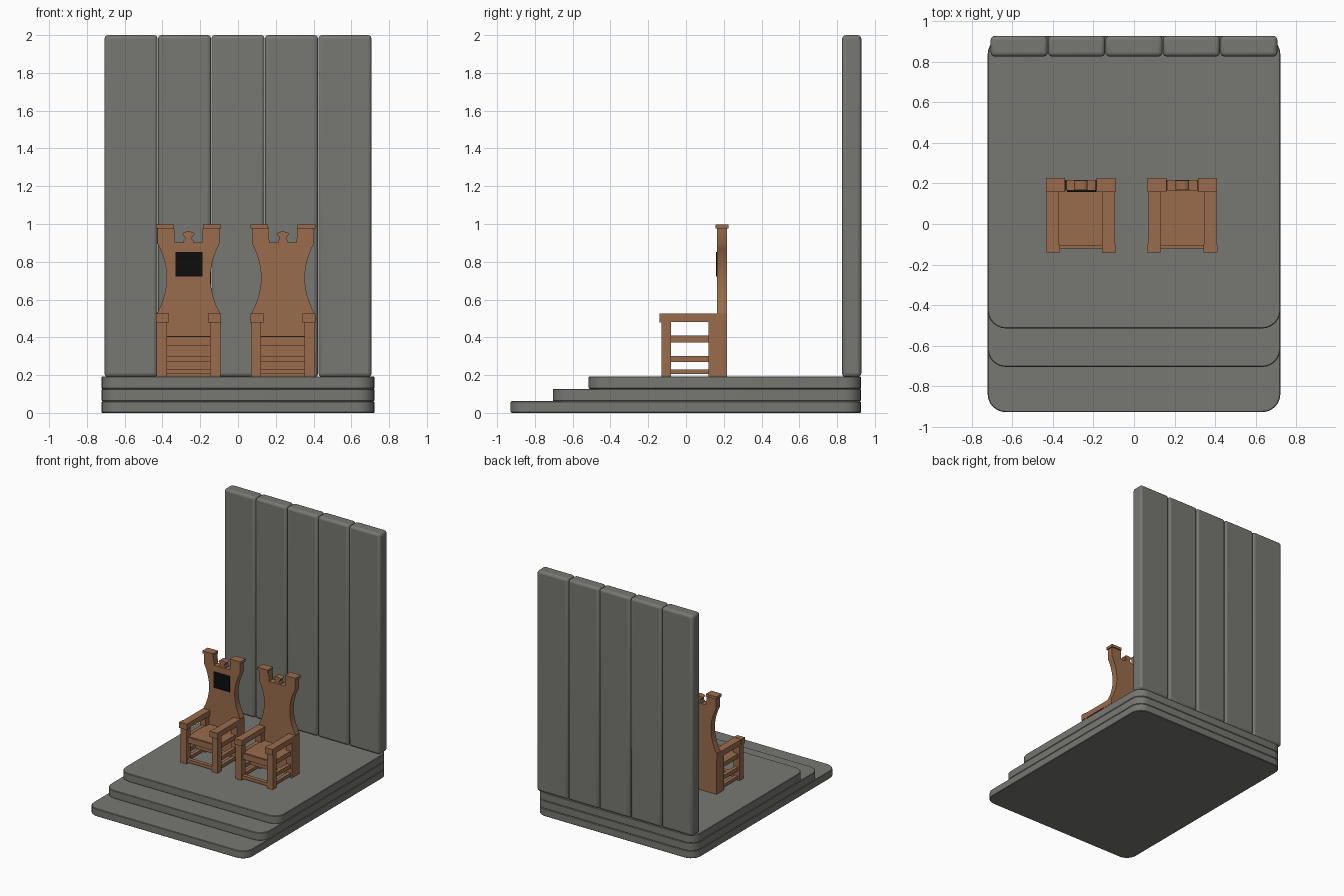
import bpy, bmesh, math

if "Cube" in bpy.data.objects:
    bpy.data.objects.remove(bpy.data.objects["Cube"])


def material(name, rgb):
    m = bpy.data.materials.new(name)
    m.diffuse_color = (*rgb, 1)
    m.use_nodes = True
    m.node_tree.nodes["Principled BSDF"].inputs["Base Color"].default_value = m.diffuse_color
    return m


STONE = material("grey stone", (0.185, 0.187, 0.168))
WOOD = material("brown wood", (0.32, 0.15, 0.073))
BLACK = material("black", (0.004, 0.004, 0.004))


def finish(bm, name, mat, bevel=0, segments=1, smooth=False):
    bmesh.ops.recalc_face_normals(bm, faces=bm.faces)
    me = bpy.data.meshes.new(name)
    bm.to_mesh(me)
    bm.free()
    me.materials.append(mat)
    ob = bpy.data.objects.new(name, me)
    bpy.context.collection.objects.link(ob)
    if bevel:
        b = ob.modifiers.new("bevel", 'BEVEL')
        b.width, b.segments = bevel, segments
        b.limit_method, b.angle_limit = 'ANGLE', math.radians(40)
    if smooth:
        bpy.ops.object.select_all(action='DESELECT')
        ob.select_set(True)
        bpy.context.view_layer.objects.active = ob
        bpy.ops.object.shade_smooth_by_angle(angle=math.radians(35))
    return ob


def extrude(points, direction, name, mat, **kw):
    """Flat outline pushed along a direction."""
    bm = bmesh.new()
    face = bm.faces.new([bm.verts.new(p) for p in points])
    out = bmesh.ops.extrude_face_region(bm, geom=[face])
    verts = [g for g in out["geom"] if isinstance(g, bmesh.types.BMVert)]
    bmesh.ops.translate(bm, verts=verts, vec=direction)
    return finish(bm, name, mat, **kw)


def box(name, x, y, z, mat=WOOD, **kw):
    pts = [(x[0], y[0], z[0]), (x[1], y[0], z[0]), (x[1], y[1], z[0]), (x[0], y[1], z[0])]
    return extrude(pts, (0, 0, z[1] - z[0]), name, mat, **kw)


def slab(name, y0, z0, z1, r=0.09):
    """Step slab with rounded plan corners."""
    hx, y1, pts = 0.722, 0.926, []
    for cx, cy, a0 in ((hx - r, y1 - r, 0), (-hx + r, y1 - r, 90),
                       (-hx + r, y0 + r, 180), (hx - r, y0 + r, 270)):
        for i in range(7):
            a = math.radians(a0 + 15 * i)
            pts.append((cx + r * math.cos(a), cy + r * math.sin(a), z0))
    return extrude(pts, (0, 0, z1 - z0), name, STONE, bevel=0.004, smooth=True)


# Stepped dais
for i, (y0, z0, z1) in enumerate(((-0.928, 0, 0.062), (-0.705, 0.062, 0.127), (-0.515, 0.127, 0.193))):
    slab(f"dais_step_{i + 1}", y0, z0, z1)

# Wall of five upright boards
W = 1.416 / 5
for i in range(5):
    x = -0.708 + i * W
    box(f"wall_board_{i + 1}", (x + 0.001, x + W - 0.001), (0.826, 0.928), (0.19, 2.0),
        STONE, bevel=0.02, segments=3, smooth=True)


def chair(cx, tag):
    floor = 0.193

    def part(name, x, y, z, **kw):
        return box(f"{tag}_{name}", (cx + x[0], cx + x[1]), y, z, **kw)

    # Back board: waisted sides and a notched top
    half = [(0.167, floor), (0.167, 0.525)]
    for i in range(15):
        t = -1 + 2 * i / 14
        half.append((0.163 - 0.047 * (1 - t * t), 0.715 + 0.18 * t))
    half += [(0.163, 0.985), (0.076, 0.985), (0.072, 0.903)]
    outline = half + [(-x, z) for x, z in reversed(half)]
    extrude([(cx + x, 0.165, z) for x, z in outline], (0, 0.052, 0),
            f"{tag}_back_board", WOOD, smooth=True)

    # Flared finial in the notch
    fin = [(0.028, 0.900), (0.026, 0.912), (0.017, 0.920), (0.018, 0.930),
           (0.033, 0.946), (0.026, 0.954), (0.012, 0.959)]
    fin = fin + [(-x, z) for x, z in reversed(fin)]
    extrude([(cx + x, 0.168, z) for x, z in fin], (0, 0.046, 0), f"{tag}_finial", WOOD)

    for s, side in ((-1, "left"), (1, "right")):
        def mirrored(name, a, b, y, z):
            part(f"{side}_{name}", sorted((s * a, s * b)), y, z)
        mirrored("tower_cap", 0.078, 0.172, (0.157, 0.226), (0.976, 0.998))
        mirrored("front_leg", 0.115, 0.169, (-0.13, -0.08), (floor, 0.483))
        mirrored("back_leg", 0.115, 0.168, (0.12, 0.216), (floor, 0.483))
        mirrored("arm", 0.107, 0.169, (-0.11, 0.216), (0.48, 0.525))
        mirrored("arm_end", 0.104, 0.173, (-0.141, -0.1), (0.479, 0.527))
        for n, z in (("seat_rail", (0.373, 0.41)), ("middle_rail", (0.27, 0.302)),
                     ("lower_rail", (0.205, 0.23))):
            mirrored(n, 0.125, 0.155, (-0.085, 0.125), z)

    # Seat, front rail and cross stretcher
    part("seat", (-0.13, 0.13), (-0.1, 0.17), (0.373, 0.408))
    part("seat_front_rail", (-0.118, 0.118), (-0.108, -0.085), (0.357, 0.405))
    part("front_lower_rail", (-0.118, 0.118), (-0.122, -0.09), (0.205, 0.23))
    part("cross_stretcher", (-0.128, 0.128), (0.0, 0.03), (0.27, 0.302))


chair(-0.262, "left_chair")
chair(0.238, "right_chair")

# Dark plaque on one chair back
box("back_plaque", (-0.331, -0.187), (0.158, 0.166), (0.722, 0.852), BLACK)
